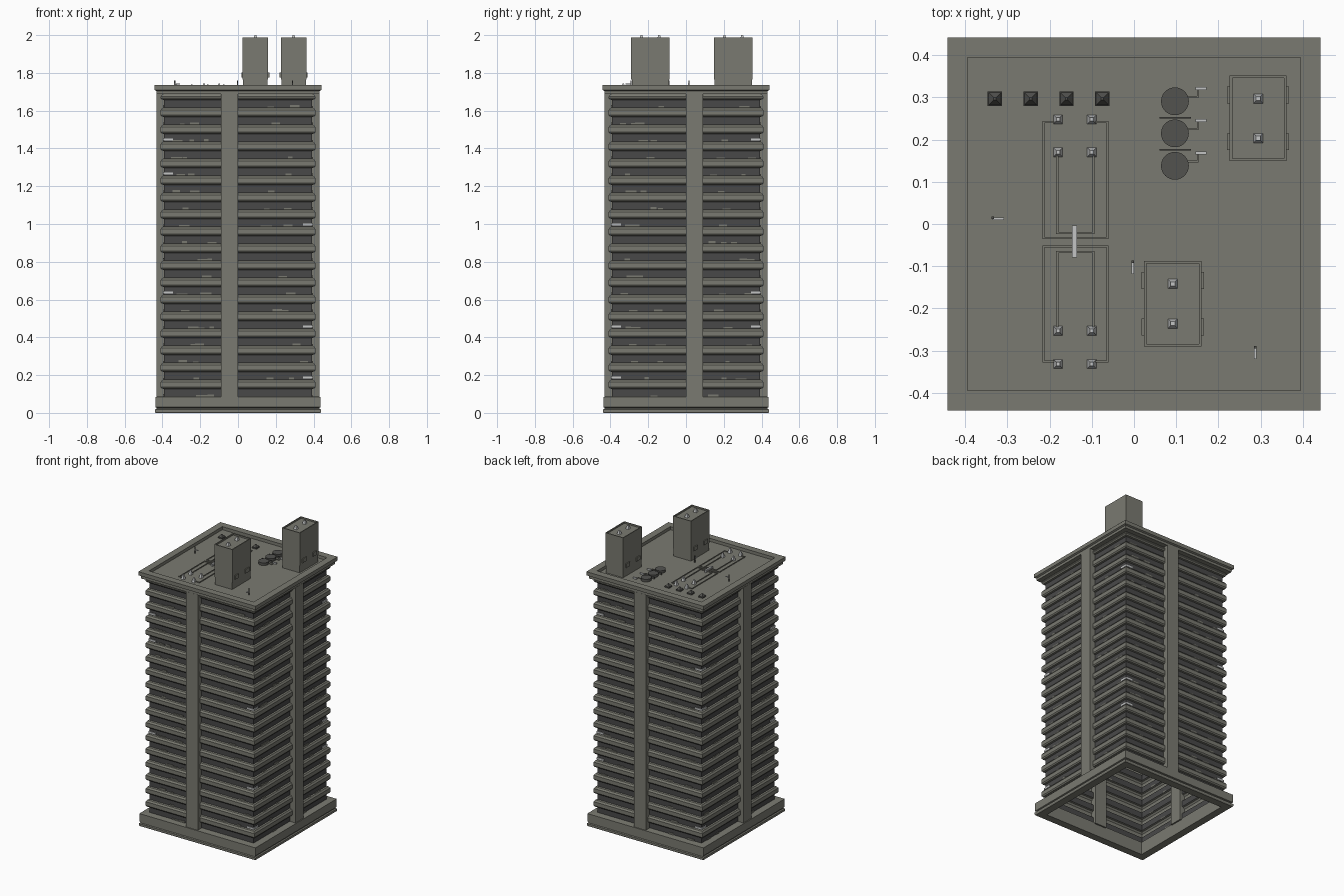
import bpy, bmesh, math, random
from mathutils import Matrix

if "Cube" in bpy.data.objects:
    bpy.data.objects.remove(bpy.data.objects["Cube"])

random.seed(4)

def material(name, r, g, b):
    m = bpy.data.materials.new(name)
    m.diffuse_color = (r, g, b, 1)
    m.use_nodes = True
    m.node_tree.nodes["Principled BSDF"].inputs["Base Color"].default_value = m.diffuse_color
    return m

WALL = material("concrete_grey", 0.195, 0.195, 0.165)
GLASS = material("window_dark", 0.066, 0.066, 0.066)
LIGHT = material("light_metal", 0.55, 0.56, 0.56)
DARK = material("fan_dark", 0.085, 0.085, 0.078)

def finish(name, bm, *mats):
    me = bpy.data.meshes.new(name)
    bm.to_mesh(me)
    bm.free()
    for m in mats:
        me.materials.append(m)
    ob = bpy.data.objects.new(name, me)
    bpy.context.collection.objects.link(ob)
    return ob

def boxes(name, items, mat):
    """One object from boxes given as (x0, x1, y0, y1, z0, z1)."""
    bm = bmesh.new()
    for x0, x1, y0, y1, z0, z1 in items:
        mtx = Matrix.Translation(((x0 + x1) / 2, (y0 + y1) / 2, (z0 + z1) / 2)) \
            @ Matrix.Diagonal((x1 - x0, y1 - y0, z1 - z0, 1))
        bmesh.ops.create_cube(bm, size=1, matrix=mtx)
    return finish(name, bm, mat)

def cones(name, points, sides, r1, r2, z0, z1, mat):
    """Pyramids or cylinders standing at the given (x, y) points."""
    bm = bmesh.new()
    for x, y in points:
        bmesh.ops.create_cone(bm, cap_ends=True, segments=sides, radius1=r1, radius2=r2, depth=z1 - z0,
                              matrix=Matrix.Translation((x, y, (z0 + z1) / 2))
                              @ Matrix.Rotation(math.pi / 4, 4, 'Z'))
    return finish(name, bm, mat)

def square_sweep(name, profile, closed, mats, rule=None):
    """Sweep an (offset, z) profile round a square plan."""
    bm = bmesh.new()
    rings = [[bm.verts.new((sx * r, sy * r, z)) for sx, sy in ((-1, -1), (1, -1), (1, 1), (-1, 1))]
             for r, z in profile]
    n = len(rings)
    for i in range(n if closed else n - 1):
        a, b = rings[i], rings[(i + 1) % n]
        for k in range(4):
            f = bm.faces.new((a[k], a[(k + 1) % 4], b[(k + 1) % 4], b[k]))
            if rule:
                f.material_index = rule(i)
    if closed:
        bmesh.ops.recalc_face_normals(bm, faces=bm.faces)
    return finish(name, bm, *mats)

# Facade shell: 18 floors of window strip plus projecting band
FLOORS, PITCH, Z0, RG, RB = 18, 0.09, 0.087, 0.392, 0.41
prof = []
for f in range(FLOORS):
    z = Z0 + f * PITCH
    top = min(z + PITCH, 1.688)
    prof += [(RG, z), (RG, z + 0.040), (RB - 0.006, z + 0.042),
             (RB, z + 0.050), (RB, top - 0.014), (RB - 0.008, top - 0.003)]
prof.append((RG, 1.69))
square_sweep("facade_floors", prof, False, (WALL, GLASS), lambda i: 1 if i % 6 == 0 else 0)

# Full-height piers, one on each side
boxes("facade_piers", [(-0.09, 0, -0.432, -0.375, 0.08, 1.69), (0, 0.09, 0.375, 0.432, 0.08, 1.69),
                       (0.375, 0.432, 0, 0.09, 0.08, 1.69), (-0.432, -0.375, -0.09, 0, 0.08, 1.69)], WALL)

# Low sills and fittings in the window strips
sills, units = [], []
for f in range(FLOORS):
    z = Z0 + f * PITCH
    for side in range(4):
        for _ in range(3):
            c, w = random.choice((-1, 1)) * random.uniform(0.13, 0.35), random.uniform(0.01, 0.03)
            h = random.uniform(0.005, 0.012)
            a, b = RG, RG + 0.004
            sills.append([(c - w, c + w, -b, -a, z, z + h), (c - w, c + w, a, b, z, z + h),
                          (a, b, c - w, c + w, z, z + h), (-b, -a, c - w, c + w, z, z + h)][side])
boxes("window_fittings", sills, WALL)

# Pale corner units on a few floors
for sx, sy, floors in ((-1, -1, (15, 13, 6)), (1, -1, (10, 1, 4)), (1, 1, (15, 6, 4)), (-1, 1, (13, 10, 1))):
    for f in floors:
        z = Z0 + f * PITCH
        x, y = sorted((sx * 0.345, sx * 0.397)), sorted((sy * 0.345, sy * 0.397))
        units.append((x[0], x[1], y[0], y[1], z + 0.004, z + 0.016))
boxes("corner_units", units, LIGHT)

# Base ring, open underneath
square_sweep("base_plinth", [(0.385, 0), (0.436, 0), (0.44, 0.006), (0.44, 0.018), (0.432, 0.021), (0.432, 0.027),
                             (0.438, 0.03), (0.438, 0.085), (0.385, 0.088)], True, (WALL,))

# Roof slab and parapet
boxes("roof_slab", [(-0.431, 0.431, -0.431, 0.431, 1.688, 1.714)], WALL)
square_sweep("roof_parapet", [(0.395, 1.705), (0.432, 1.705), (0.442, 1.71), (0.442, 1.735), (0.395, 1.735)],
             True, (WALL,))

# Two rooftop plant towers with rim, plinth and side vents
caps = []
for name, x0, x1, y0, y1 in (("plant_tower_front", 0.024, 0.16, -0.29, -0.088),
                             ("plant_tower_back", 0.227, 0.362, 0.149, 0.352)):
    t = 0.006
    boxes(name, [(x0 + 0.003, x1 - 0.003, y0 + 0.003, y1 - 0.003, 1.71, 1.765),
                 (x0, x1, y0, y1, 1.765, 1.978),
                 (x0, x1, y0, y0 + t, 1.978, 1.988), (x0, x1, y1 - t, y1, 1.978, 1.988),
                 (x0, x0 + t, y0, y1, 1.978, 1.988), (x1 - t, x1, y0, y1, 1.978, 1.988)], WALL)
    boxes(name + "_vents", [(x0 - 0.006, x1 + 0.006, c - 0.02, c + 0.02, 1.775, 1.802)
                            for c in (y0 + 0.046, y1 - 0.046)], WALL)
    caps += [((x0 + x1) / 2, (y0 + y1) / 2 + d) for d in (-0.047, 0.047)]
cones("tower_caps", caps, 4, 0.016, 0.007, 1.978, 2.0, LIGHT)

# Row of pyramid skylights on dark kerbs
sky = [(-0.33, 0.297), (-0.245, 0.297), (-0.16, 0.297), (-0.075, 0.297)]
cones("skylight_kerbs", sky, 4, 0.024, 0.024, 1.712, 1.722, DARK)
cones("skylight_pyramids", sky, 4, 0.021, 0.004, 1.722, 1.738, DARK)

# Round fans with link bars and outlet pipes
fans = [(0.097, 0.291), (0.097, 0.215), (0.097, 0.138)]
cones("roof_fans", fans, 24, 0.033, 0.033, 1.712, 1.732, DARK)
boxes("fan_links", [(0.06, 0.135, y - 0.002, y + 0.002, 1.712, 1.726) for y in (0.252, 0.176)], DARK)
boxes("fan_pipes", [b for x, y in fans for b in (
    (x + 0.03, 0.153, y + 0.008, y + 0.012, 1.716, 1.72),
    (0.149, 0.153, y + 0.008, y + 0.034, 1.716, 1.72))], WALL)
boxes("fan_outlets", [(0.146, 0.172, y + 0.027, y + 0.034, 1.716, 1.727) for x, y in fans], LIGHT)

# Pipe loops: outer and inner U runs, front and back
pipes = []
def u_run(xa, xb, ybase, yend, lip):
    t, z = 0.0025, (1.716, 1.721)
    lo, hi = sorted((ybase, yend))
    for x in (xa, xb):
        pipes.append((x - t, x + t, lo, hi, *z))
    pipes.append((xa - t, xb + t, ybase - t, ybase + t, *z))
    if lip:
        pipes.append((xa - t, -0.18, yend - t, yend + t, *z))
        pipes.append((-0.10, xb + t, yend - t, yend + t, *z))
u_run(-0.215, -0.063, -0.033, 0.242, True)
u_run(-0.182, -0.096, -0.021, 0.165, False)
u_run(-0.215, -0.063, -0.053, -0.326, True)
u_run(-0.182, -0.096, -0.066, -0.25, False)
boxes("roof_pipes", pipes, WALL)
cones("pipe_vents", [(x, y) for x in (-0.18, -0.10) for y in (0.248, 0.17, -0.253, -0.332)],
      4, 0.016, 0.006, 1.712, 1.743, LIGHT)
boxes("pipe_junction", [(-0.147, -0.135, -0.08, -0.004, 1.712, 1.73)], LIGHT)

# Small masts with pale arms
boxes("roof_masts", [(x - 0.003, x + 0.003, y - 0.003, y + 0.003, 1.712, 1.76)
                     for x, y in ((-0.335, 0.015), (-0.003, -0.09), (0.288, -0.292))], DARK)
boxes("mast_arms", [(-0.335, -0.308, 0.01, 0.016, 1.738, 1.743), (-0.006, 0.0, -0.118, -0.09, 1.738, 1.743),
                    (0.285, 0.291, -0.32, -0.292, 1.738, 1.743)], LIGHT)
